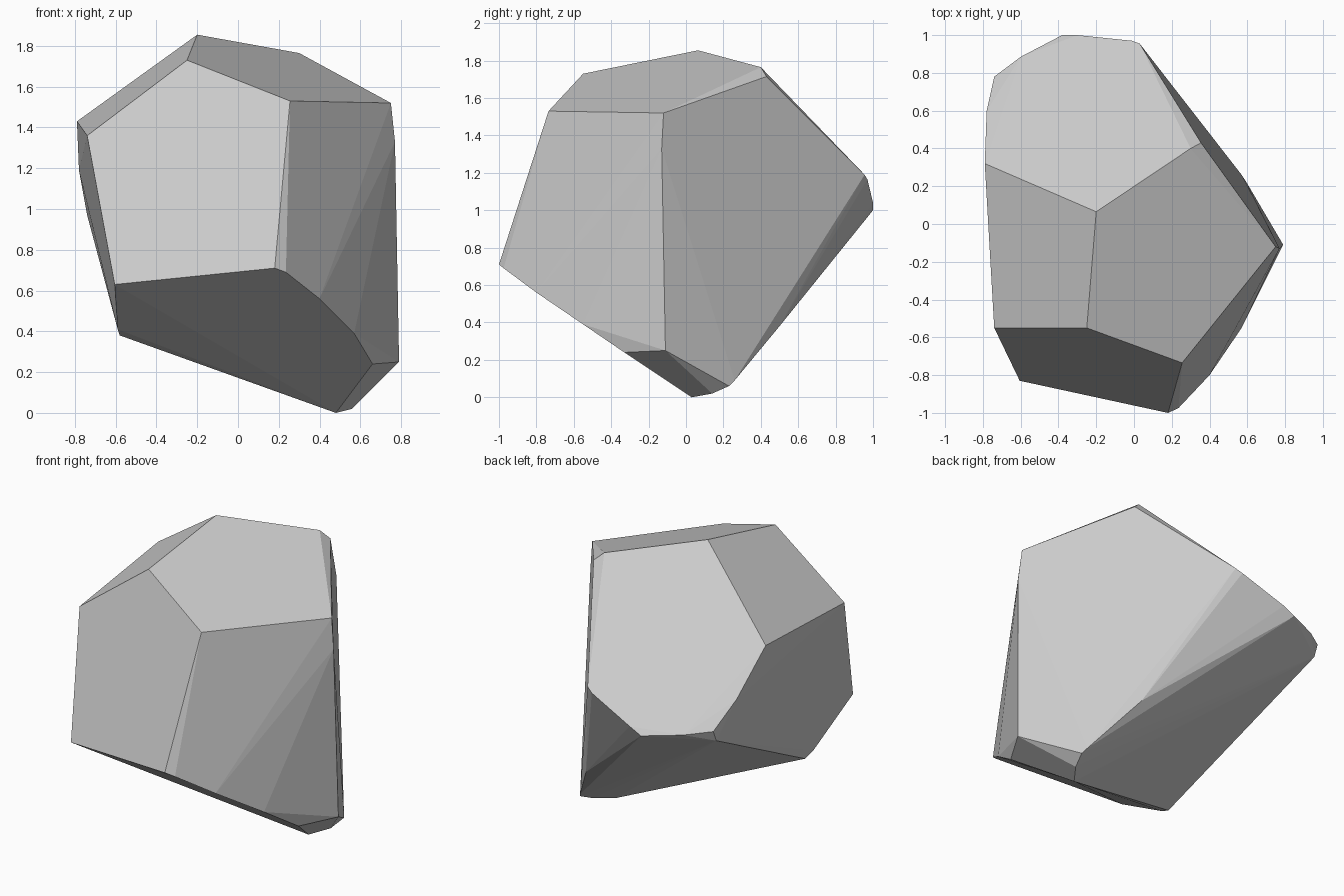
import bpy, bmesh
from math import radians

if "Cube" in bpy.data.objects:
    bpy.data.objects.remove(bpy.data.objects["Cube"])

# Corners of the faceted boulder, grouped by region
crown = [(-.2, .065, 1.855), (0, .2, 1.82), (.3, .4, 1.765), (.355, .43, 1.715),
         (-.79, .32, 1.43), (-.25, -.55, 1.73), (-.03, -.615, 1.655),
         (.255, -.735, 1.53), (.75, -.12, 1.52), (-.74, -.55, 1.36)]
back = [(.03, .955, 1.19), (-.01, .97, 1.165), (-.3, 1, 1.04), (-.38, 1, 1.0),
        (-.6, .885, 1.02), (-.74, .78, 1.04), (-.74, .75, .97), (-.78, .6, 1.19)]
sides = [(.77, -.13, 1.33), (.79, -.11, .25), (.66, -.33, .24), (.57, -.55, .39),
         (.4, -.8, .56), (.235, -.975, .69), (.18, -1, .71),
         (-.605, -.83, .63), (-.59, -.45, .41), (-.58, -.38, .38)]
base = [(.48, .03, 0), (.56, .14, .02), (.59, .23, .06), (.57, .26, .09), (.36, .5, .38)]

# Wrap the corners in a convex shell and merge near-flat facets
bm = bmesh.new()
for p in crown + back + sides + base:
    bm.verts.new(p)
bmesh.ops.convex_hull(bm, input=bm.verts[:])
loose = [v for v in bm.verts if not v.link_faces]
bmesh.ops.delete(bm, geom=loose, context='VERTS')
bmesh.ops.dissolve_limit(bm, angle_limit=radians(2.5), verts=bm.verts[:], edges=bm.edges[:])
bmesh.ops.recalc_face_normals(bm, faces=bm.faces[:])

mesh = bpy.data.meshes.new("boulder")
bm.to_mesh(mesh)
bm.free()
boulder = bpy.data.objects.new("boulder", mesh)
bpy.context.collection.objects.link(boulder)
